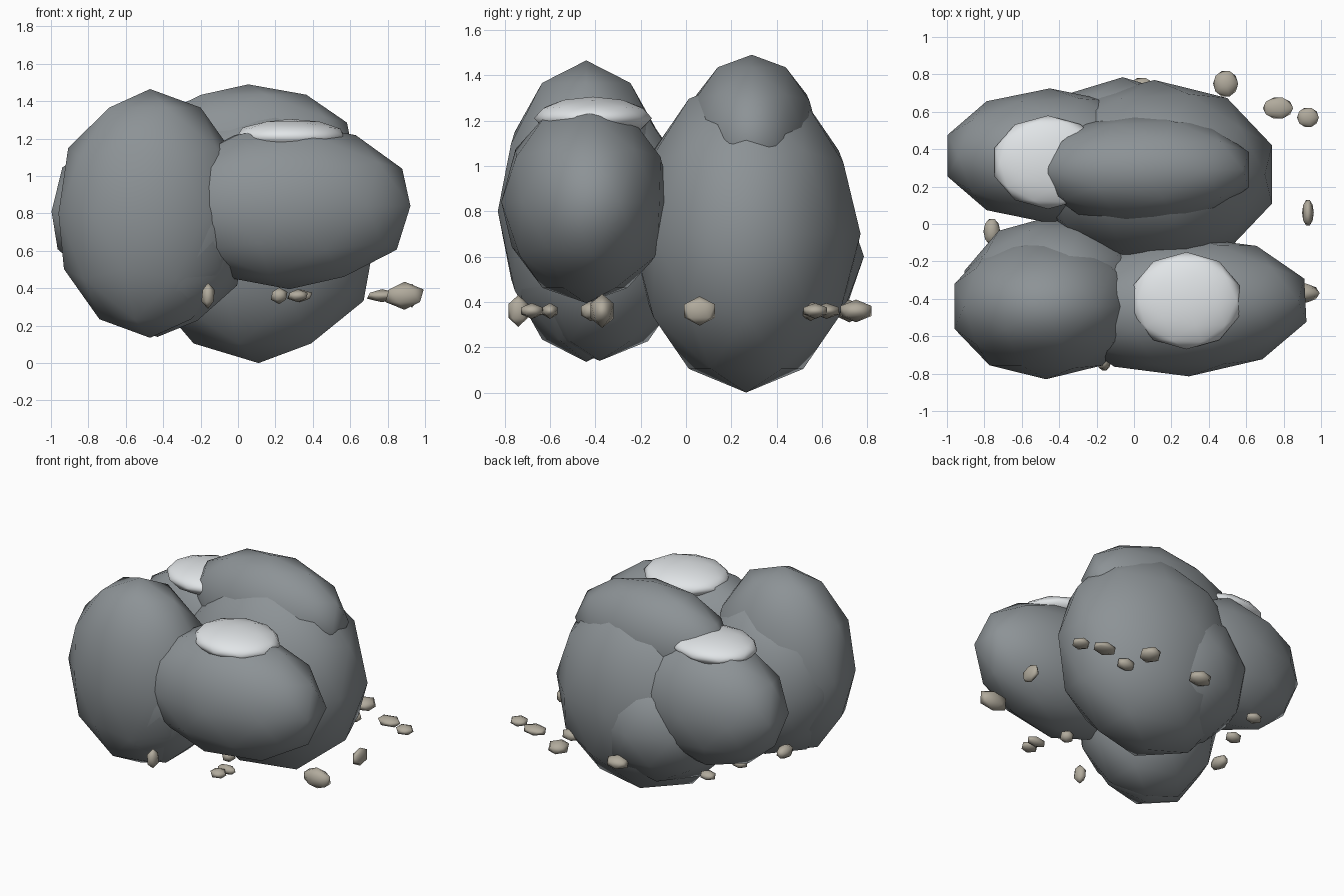
import bpy
from mathutils import Vector

cube = bpy.data.objects.get("Cube")
if cube:
    bpy.data.objects.remove(cube, do_unlink=True)


def make_material(name, rgb):
    mat = bpy.data.materials.new(name)
    mat.use_nodes = True
    color = (*rgb, 1.0)
    mat.diffuse_color = color
    mat.node_tree.nodes["Principled BSDF"].inputs["Base Color"].default_value = color
    return mat


stone = make_material("grey stone", (0.265, 0.29, 0.305))
snow = make_material("pale snow", (0.78, 0.81, 0.83))
gravel = make_material("tan gravel", (0.44, 0.405, 0.335))


def rock(name, center, radii, mat, detail=2, turn=0.0):
    """Low-poly smooth-shaded ellipsoid."""
    bpy.ops.mesh.primitive_ico_sphere_add(subdivisions=detail, radius=1, location=center)
    obj = bpy.context.object
    obj.name = name
    obj.scale = radii
    obj.rotation_euler.z = turn
    obj.data.materials.append(mat)
    bpy.ops.object.shade_smooth()


# Boulders
rock("large_back_boulder", (0.11, 0.265, 0.70), (0.66, 0.505, 0.70), stone)
rock("back_side_bulge", (-0.06, 0.30, 0.60), (0.52, 0.485, 0.47), stone)
rock("back_peak", (0.055, 0.29, 1.12), (0.59, 0.30, 0.37), stone)
rock("tall_front_boulder", (-0.47, -0.44, 0.80), (0.515, 0.39, 0.665), stone)
rock("inner_front_boulder", (-0.43, -0.38, 0.72), (0.50, 0.425, 0.58), stone)
rock("wide_front_boulder", (0.275, -0.44, 0.84), (0.675, 0.375, 0.445), stone, turn=0.05)
rock("side_back_boulder", (-0.45, 0.365, 0.81), (0.575, 0.36, 0.45), stone)

# Snow caps
rock("front_snow_cap", (0.28, -0.41, 1.21), (0.30, 0.26, 0.095), snow)
rock("back_snow_cap", (-0.46, 0.33, 1.19), (0.30, 0.25, 0.09), snow)

# Loose pebbles: position x, y and radii
pebbles = [
    ((0.49, 0.75), (0.075, 0.08, 0.05)),
    ((0.77, 0.62), (0.09, 0.065, 0.035)),
    ((0.93, 0.57), (0.065, 0.06, 0.035)),
    ((0.53, 0.55), (0.07, 0.05, 0.045)),
    ((0.93, 0.06), (0.035, 0.08, 0.065)),
    ((0.89, -0.37), (0.115, 0.06, 0.075)),
    ((0.32, -0.68), (0.06, 0.055, 0.035)),
    ((0.33, -0.60), (0.075, 0.04, 0.035)),
    ((0.22, -0.42), (0.05, 0.05, 0.045)),
    ((-0.16, -0.74), (0.04, 0.05, 0.07)),
    ((0.04, 0.72), (0.085, 0.07, 0.05)),
    ((-0.76, -0.04), (0.05, 0.08, 0.05)),
    ((-0.56, 0.55), (0.06, 0.05, 0.035)),
    ((-0.62, 0.27), (0.06, 0.05, 0.04)),
]
for i, (spot, radii) in enumerate(pebbles, 1):
    rock(f"pebble_{i}", Vector((*spot, 0.36)), radii, gravel, detail=1)
